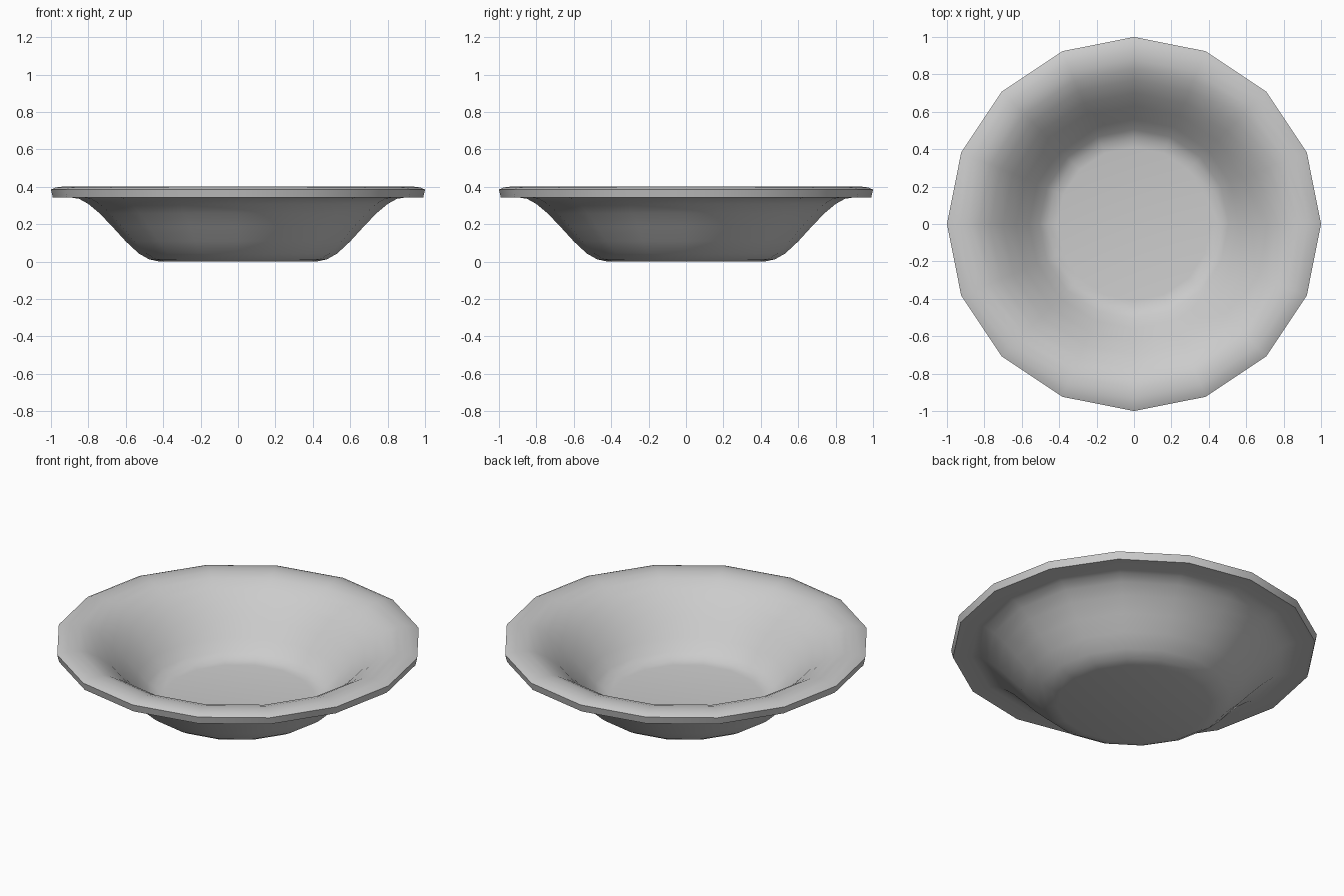
import bpy, bmesh, math

if "Cube" in bpy.data.objects:
    bpy.data.objects.remove(bpy.data.objects["Cube"])

SIDES = 16

# Cross-section (radius, height): underside outward, round the rim, back along the inside
PROFILE = [
    (0.42, 0.0), (0.475, 0.012), (0.53, 0.043), (0.60, 0.108), (0.67, 0.185),
    (0.74, 0.258), (0.80, 0.308), (0.85, 0.336), (0.89, 0.342), (0.99, 0.342),
    (1.0, 0.385), (0.975, 0.396), (0.93, 0.402), (0.88, 0.400), (0.83, 0.385),
    (0.77, 0.352), (0.70, 0.296), (0.63, 0.224), (0.56, 0.148), (0.505, 0.090),
    (0.46, 0.062), (0.41, 0.055),
]


def lathe(name, profile, sides):
    bm = bmesh.new()
    rings = []
    for r, z in profile:
        rings.append([bm.verts.new((r * math.cos(2 * math.pi * i / sides),
                                    r * math.sin(2 * math.pi * i / sides), z))
                      for i in range(sides)])
    for a, b in zip(rings, rings[1:]):
        for i in range(sides):
            j = (i + 1) % sides
            bm.faces.new((a[i], a[j], b[j], b[i]))
    # Base underside and inner floor
    bm.faces.new(rings[0][::-1])
    bm.faces.new(rings[-1])
    bmesh.ops.recalc_face_normals(bm, faces=bm.faces)
    mesh = bpy.data.meshes.new(name)
    bm.to_mesh(mesh)
    bm.free()
    obj = bpy.data.objects.new(name, mesh)
    bpy.context.collection.objects.link(obj)
    return obj


# Bowl with a flat turned-out rim
bowl = lathe("bowl", PROFILE, SIDES)
bpy.context.view_layer.objects.active = bowl
bowl.select_set(True)
bpy.ops.object.shade_smooth_by_angle(angle=math.radians(50))
